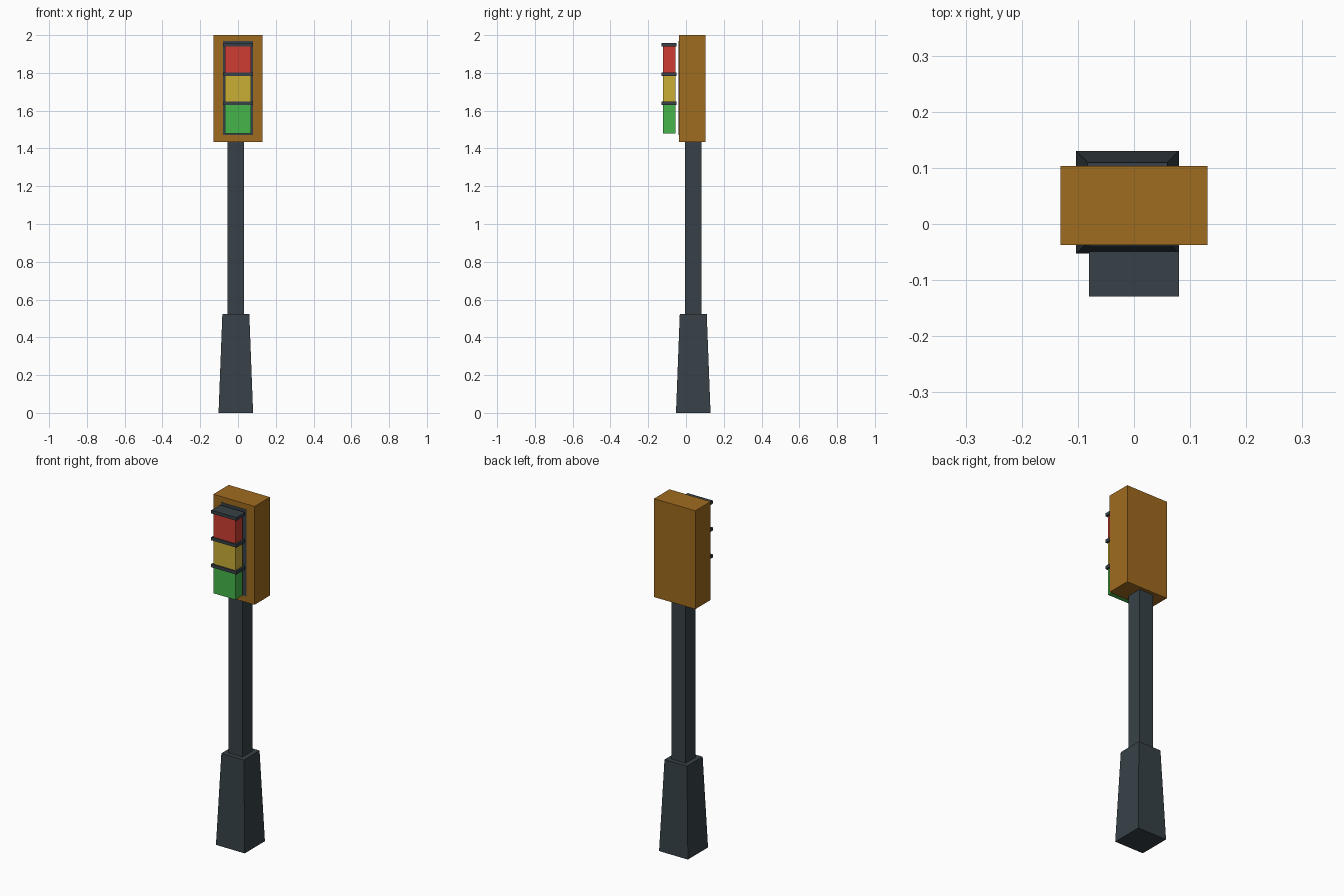
import bpy, bmesh

if "Cube" in bpy.data.objects:
    bpy.data.objects.remove(bpy.data.objects["Cube"])


def material(name, rgb):
    m = bpy.data.materials.new(name)
    m.diffuse_color = (*rgb, 1)
    m.use_nodes = True
    m.node_tree.nodes["Principled BSDF"].inputs["Base Color"].default_value = m.diffuse_color
    return m


brown = material("amber brown", (0.35, 0.145, 0.014))
dark = material("dark slate", (0.038, 0.053, 0.063))
red = material("signal red", (0.62, 0.048, 0.033))
yellow = material("signal yellow", (0.59, 0.42, 0.036))
green = material("signal green", (0.06, 0.46, 0.067))


def box(name, x, y, z, mat, taper=1.0):
    """Box from (min, max) ranges; the top face is scaled by taper."""
    bm = bmesh.new()
    bmesh.ops.create_cube(bm, size=1)
    for v in bm.verts:
        s = taper if v.co.z > 0 else 1.0
        v.co.x = sum(x) / 2 + v.co.x * s * (x[1] - x[0])
        v.co.y = sum(y) / 2 + v.co.y * s * (y[1] - y[0])
        v.co.z = sum(z) / 2 + v.co.z * (z[1] - z[0])
    me = bpy.data.meshes.new(name)
    bm.to_mesh(me)
    bm.free()
    me.materials.append(mat)
    ob = bpy.data.objects.new(name, me)
    bpy.context.collection.objects.link(ob)
    return ob


# Post, slightly off the middle of the housing
cx, cy = -0.0115, 0.0385
box("tapered_base", (cx - 0.0915, cx + 0.0915), (cy - 0.0915, cy + 0.0915),
    (0, 0.523), dark, taper=0.78)
box("pole", (cx - 0.0445, cx + 0.0445), (cy - 0.0445, cy + 0.0445),
    (0.523, 1.435), dark)

# Housing with a dark backing panel on its front
box("housing", (-0.131, 0.131), (-0.037, 0.103), (1.435, 2.0), brown)
box("backing_panel", (-0.08, 0.08), (-0.039, -0.036), (1.47, 1.968), dark)

# Three lamp blocks, each with a visor on top
for i, (name, mat) in enumerate([("green", green), ("yellow", yellow), ("red", red)]):
    z = 1.48 + 0.1545 * i
    box(name + "_lamp", (-0.069, 0.069), (-0.122, -0.056), (z, z + 0.152), mat)
    box(name + "_visor", (-0.08, 0.08), (-0.129, -0.049), (z + 0.15, z + 0.168), dark)
